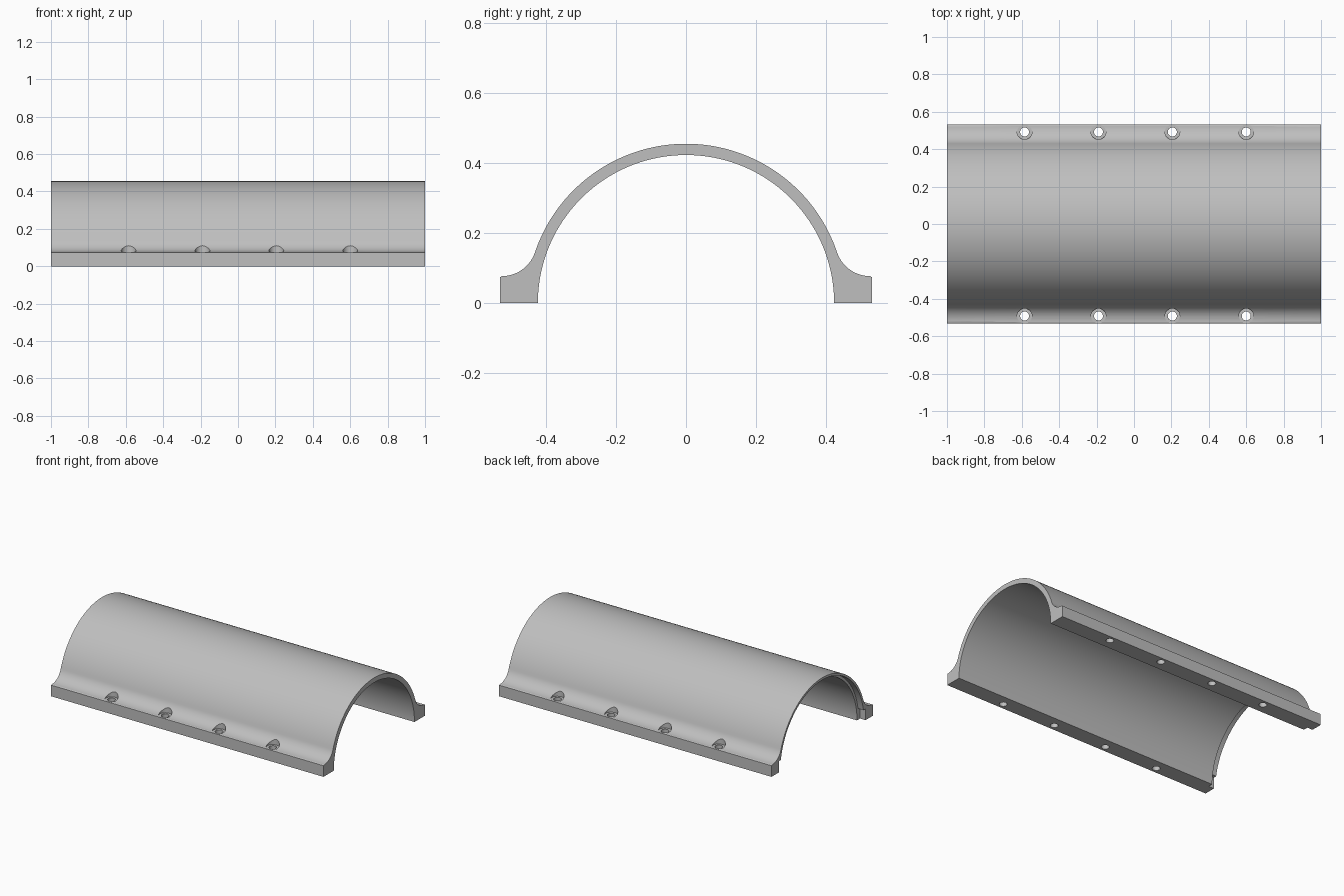
import bpy, bmesh
from math import sin, cos, atan2, asin, pi, sqrt

if "Cube" in bpy.data.objects:
    bpy.data.objects.remove(bpy.data.objects["Cube"], do_unlink=True)

OUTER, INNER, SOCKET = 0.455, 0.423, 0.44
FOOT_Y, FOOT_Z, FILLET = 0.531, 0.077, 0.1

grey = bpy.data.materials.new("plain grey")
grey.use_nodes = True
grey.diffuse_color = (0.52, 0.52, 0.52, 1)
grey.node_tree.nodes["Principled BSDF"].inputs["Base Color"].default_value = (0.52, 0.52, 0.52, 1)


def arc(cy, cz, r, a0, a1, n):
    return [(cy + r * cos(a0 + (a1 - a0) * i / n), cz + r * sin(a0 + (a1 - a0) * i / n))
            for i in range(n + 1)]


def mirrored(half):
    """Append the mirror image of a half profile, back to its start side."""
    return half + [(-y, z) for y, z in reversed(half) if abs(y) > 1e-6]


def make_object(name, bm):
    bmesh.ops.recalc_face_normals(bm, faces=bm.faces[:])
    mesh = bpy.data.meshes.new(name)
    bm.to_mesh(mesh)
    bm.free()
    mesh.materials.append(grey)
    obj = bpy.data.objects.new(name, mesh)
    bpy.context.collection.objects.link(obj)
    return obj


def prism(name, profile, x0, x1):
    """Extrude a y-z profile along x."""
    bm = bmesh.new()
    face = bm.faces.new([bm.verts.new((x0, y, z)) for y, z in profile])
    ext = bmesh.ops.extrude_face_region(bm, geom=[face])
    moved = [v for v in ext["geom"] if isinstance(v, bmesh.types.BMVert)]
    bmesh.ops.translate(bm, verts=moved, vec=(x1 - x0, 0, 0))
    return make_object(name, bm)


def pin(name, x, y, r, z0, z1):
    bm = bmesh.new()
    bmesh.ops.create_cone(bm, cap_ends=True, segments=32, radius1=r, radius2=r, depth=z1 - z0)
    bmesh.ops.translate(bm, verts=bm.verts[:], vec=(x, y, (z0 + z1) / 2))
    return make_object(name, bm)


def cut(target, cutter):
    mod = target.modifiers.new("cut", "BOOLEAN")
    mod.operation, mod.solver, mod.object = "DIFFERENCE", "EXACT", cutter
    bpy.context.view_layer.objects.active = target
    bpy.ops.object.modifier_apply(modifier=mod.name)
    bpy.data.objects.remove(cutter, do_unlink=True)


# Half-pipe shell with filleted mounting flanges
fz = FOOT_Z + FILLET
fy = sqrt((OUTER + FILLET) ** 2 - fz ** 2)
tangent = atan2(fz, fy)
outside = [(FOOT_Y, 0), (FOOT_Y, FOOT_Z - 0.003)]
outside += arc(fy, fz, FILLET, 1.5 * pi, pi + tangent, 14)
outside += arc(0, 0, OUTER, tangent, pi / 2, 36)[1:]
inside = arc(0, 0, INNER, 0, pi, 80)
shell = prism("half_pipe_cover", mirrored(outside) + inside[::-1], -1, 1)

# Shallow overlap socket inside one end
step_z = 0.075
socket = [(0.455, -0.05), (0.455, step_z)]
socket += arc(0, 0, SOCKET, asin(step_z / SOCKET), pi / 2, 40)
cut(shell, prism("socket_cutter", mirrored(socket), -1.1, -0.96))

# Bolt holes with spot faces along both flanges
for x in (-0.585, -0.19, 0.205, 0.6):
    for side in (-1, 1):
        y = side * 0.492
        cut(shell, pin("spot_face_cutter", x, y, 0.04, 0.074, 0.3))
        cut(shell, pin("bolt_hole_cutter", x, y, 0.024, -0.1, 0.2))

bpy.ops.object.select_all(action="DESELECT")
shell.select_set(True)
bpy.context.view_layer.objects.active = shell
bpy.ops.object.shade_smooth_by_angle(angle=pi / 6)
